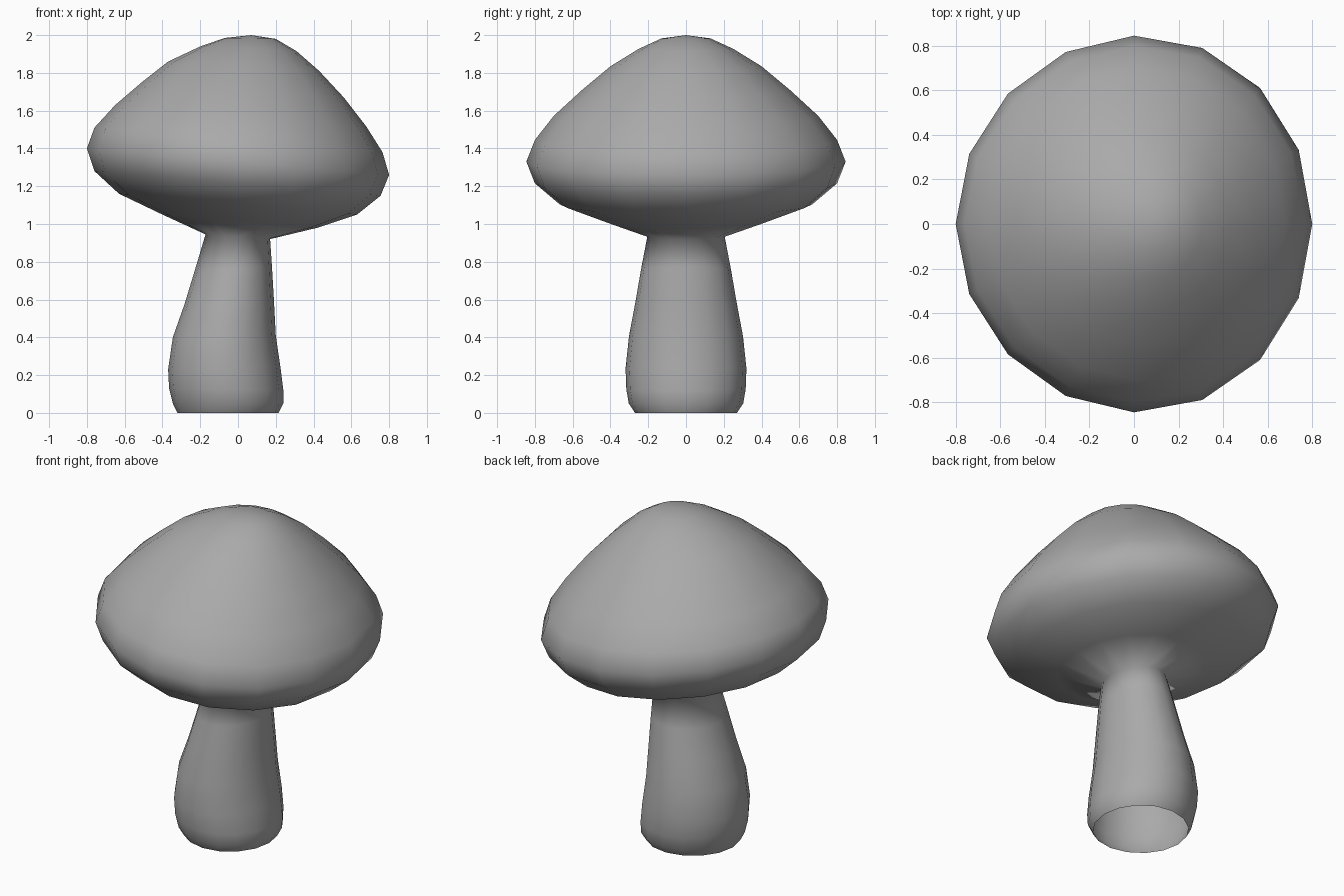
import bpy, bmesh
from math import sin, cos, pi

cube = bpy.data.objects.get("Cube")
if cube:
    bpy.data.objects.remove(cube, do_unlink=True)

SIDES = 16

# Tilted rings: left-hand x, z; right-hand x, z; half depth
STEM = [
    (-.32, 0, .215, 0, .27),
    (-.345, .05, .24, .05, .303),
    (-.365, .13, .24, .12, .316),
    (-.37, .23, .225, .24, .32),
    (-.345, .40, .20, .41, .302),
    (-.285, .57, .19, .60, .268),
    (-.23, .75, .18, .77, .238),
    (-.172, .945, .17, .92, .205),
]
CAP = [
    (-.40, 1.05, .42, .98, .43),
    (-.63, 1.16, .63, 1.05, .67),
    (-.76, 1.28, .755, 1.15, .80),
    (-.80, 1.40, .80, 1.26, .845),
    (-.76, 1.51, .765, 1.38, .80),
    (-.65, 1.63, .68, 1.515, .70),
    (-.51, 1.75, .56, 1.67, .55),
    (-.37, 1.86, .43, 1.81, .40),
    (-.20, 1.94, .31, 1.915, .25),
    (-.07, 1.985, .20, 1.98, .13),
]


def add_ring(bm, xl, zl, xr, zr, depth):
    """One closed ring, slightly fuller towards +x."""
    ring = []
    for i in range(SIDES):
        a = 2 * pi * i / SIDES
        t = (1 + cos(a)) / 2
        y = depth * sin(a) * (1 + .03 * cos(a))
        ring.append(bm.verts.new((xl + (xr - xl) * t, y, zl + (zr - zl) * t)))
    return ring


grey = bpy.data.materials.new("plain grey")
grey.use_nodes = True
grey.diffuse_color = (.4, .4, .4, 1)
grey.node_tree.nodes["Principled BSDF"].inputs["Base Color"].default_value = (.4, .4, .4, 1)

# Stem and cap as one continuous skin, open at the foot
bm = bmesh.new()
rings = [add_ring(bm, *r) for r in STEM + CAP]
for low, high in zip(rings, rings[1:]):
    for i in range(SIDES):
        j = (i + 1) % SIDES
        bm.faces.new((low[i], low[j], high[j], high[i]))

# Rounded crown
tip = bm.verts.new((.07, 0, 2))
for i in range(SIDES):
    bm.faces.new((rings[-1][i], rings[-1][(i + 1) % SIDES], tip))
for f in bm.faces:
    f.smooth = True

mesh = bpy.data.meshes.new("mushroom")
bm.to_mesh(mesh)
bm.free()
mesh.materials.append(grey)
bpy.context.collection.objects.link(bpy.data.objects.new("mushroom", mesh))
